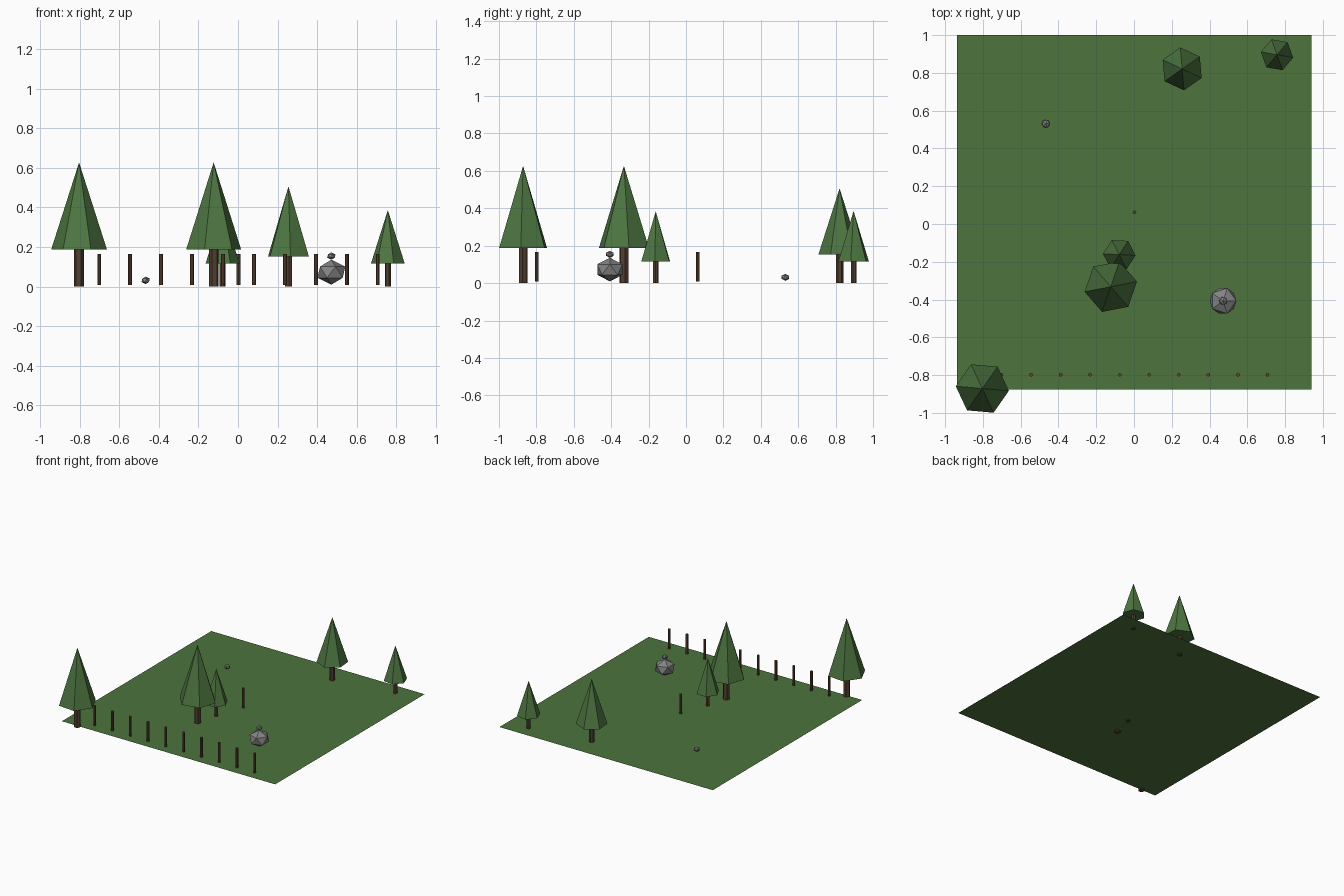
import bpy, math

if "Cube" in bpy.data.objects:
    bpy.data.objects.remove(bpy.data.objects["Cube"])

U = 0.0782              # one layout unit
CX, CY = 0.0025, 0.062  # middle of the lawn
GROUND = 0.009


def material(name, rgb):
    m = bpy.data.materials.new(name)
    m.diffuse_color = (*rgb, 1)
    m.use_nodes = True
    m.node_tree.nodes["Principled BSDF"].inputs["Base Color"].default_value = m.diffuse_color
    return m


GRASS = material("grass_green", (0.075, 0.175, 0.046))
LEAVES = material("leaf_green", (0.075, 0.180, 0.053))
BARK = material("bark_brown", (0.085, 0.050, 0.030))
WOOD = material("post_brown", (0.115, 0.062, 0.036))
STONE = material("stone_grey", (0.23, 0.23, 0.23))


def finish(name, mat):
    ob = bpy.context.object
    ob.name = name
    ob.data.materials.append(mat)
    return ob


def prism(name, mat, x, y, z0, z1, r0, r1, turn=0, sides=6):
    # Upright cone or cylinder; Blender puts the first vertex on +y
    bpy.ops.mesh.primitive_cone_add(
        vertices=sides, radius1=r0, radius2=r1, depth=z1 - z0,
        location=(x, y, (z0 + z1) / 2), rotation=(0, 0, math.radians(turn - 90)))
    return finish(name, mat)


def tree(i, x, y, h, turn):
    prism(f"tree_trunk_{i}", BARK, x, y, 0, 0.3 * h + 0.002, 0.04 * h, 0.04 * h, turn)
    prism(f"tree_crown_{i}", LEAVES, x, y, 0.3 * h, h, 0.225 * h, 0, turn)


def post(name, ux, uy):
    prism(name, WOOD, CX + ux * U, CY + uy * U, GROUND, GROUND + 2 * U, 0.0098, 0.0098, 0, 8)


def stone(name, ux, uy, z, r):
    bpy.ops.mesh.primitive_ico_sphere_add(
        subdivisions=1, radius=r, location=(CX + ux * U, CY + uy * U, z))
    bpy.context.object.scale.z = 0.8
    finish(name, STONE)


# Lawn: one flat sheet
bpy.ops.mesh.primitive_plane_add(size=24 * U, location=(CX, CY, GROUND))
finish("lawn", GRASS)

# Trees: x, y, height, turn of the six-sided crown
for i, t in enumerate([(-0.803, -0.871, 0.627, -5),
                       (-0.123, -0.332, 0.627, 11),
                       (-0.078, -0.162, 0.384, -3),
                       (0.255, 0.821, 0.506, 35),
                       (0.757, 0.896, 0.386, -10)]):
    tree(i + 1, *t)

# Row of fence posts and the lone post in the middle
for k in range(10):
    post(f"fence_post_{k + 1}", -9 + 2 * k, -11)
post("centre_post", 0, 0)

# Boulder with a pebble on top, and a pebble on the lawn
stone("boulder", 6, -6, GROUND + 0.0635, 0.079)
stone("boulder_pebble", 6, -6, 0.154, 0.0235)
stone("lawn_pebble", -6, 6, 0.031, 0.0235)
